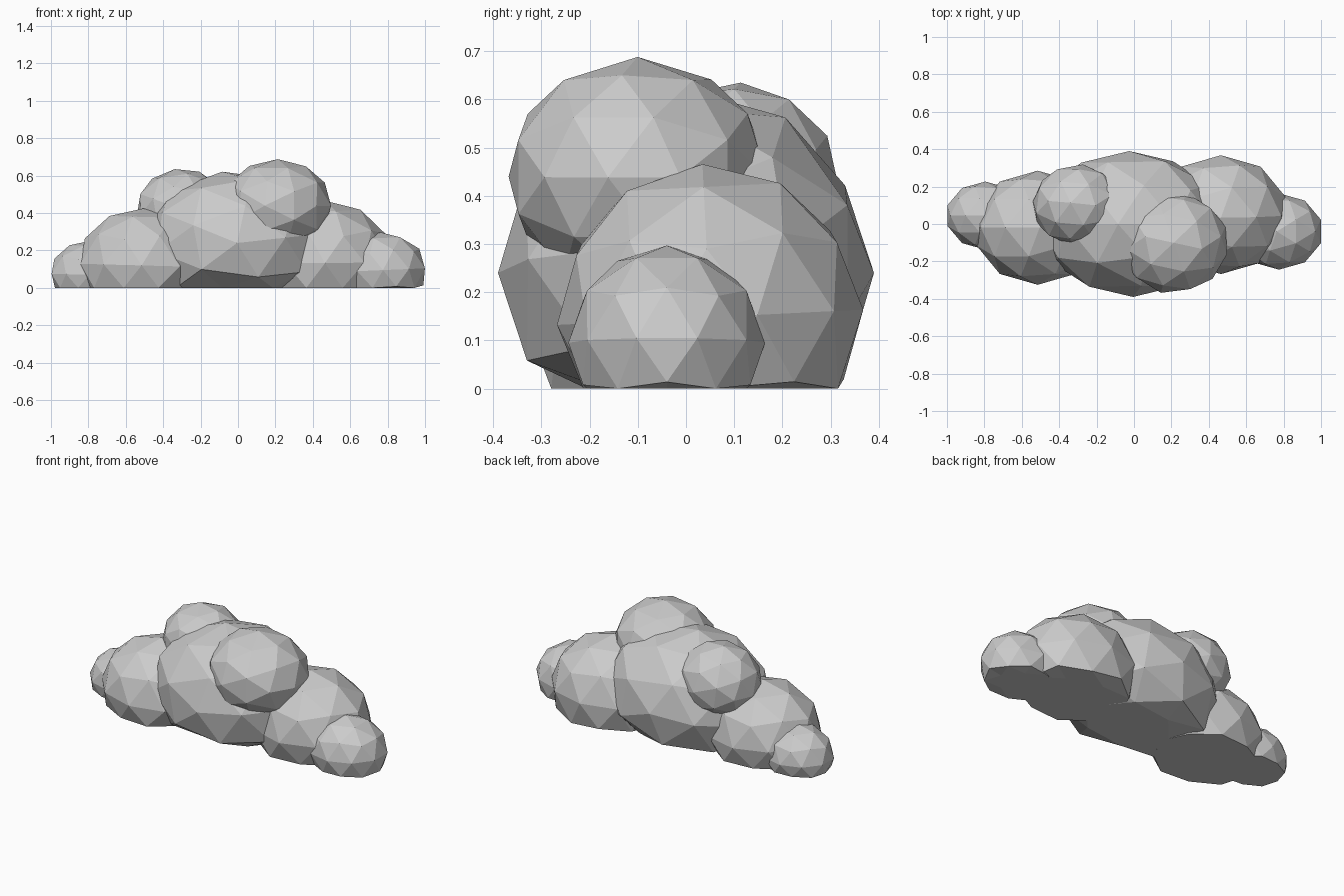
import bpy
import bmesh
from mathutils import Matrix, Vector

if "Cube" in bpy.data.objects:
    bpy.data.objects.remove(bpy.data.objects["Cube"])


def puff(name, center, radii, pole, ring):
    """Faceted ellipsoid flattened onto the ground; pole and ring aim two of its corners."""
    z = Vector(pole).normalized()
    x = Vector(ring)
    x = (x - z * x.dot(z)).normalized()
    turn = Matrix((x, z.cross(x), z)).transposed().to_4x4()
    size = Matrix.Diagonal((*radii, 1))
    bm = bmesh.new()
    bmesh.ops.create_icosphere(bm, subdivisions=2, radius=1,
                               matrix=Matrix.Translation(center) @ size @ turn)
    # flat underside: low corners are pressed onto the ground
    for v in bm.verts:
        v.co.z = max(v.co.z, 0)
    mesh = bpy.data.meshes.new(name)
    bm.to_mesh(mesh)
    bm.free()
    bpy.context.collection.objects.link(bpy.data.objects.new(name, mesh))


# large middle puff
puff("middle_puff", (-0.015, 0.0, 0.24), (0.5, 0.39, 0.385), (0.02, -1, 0), (0.44, 0, -0.9))
# left side, stepping down outward
puff("left_puff", (-0.515, -0.02, 0.12), (0.345, 0.305, 0.305), (0.03, 0, 1), (-1, 0, 0))
puff("left_end_puff", (-0.795, 0.045, 0.07), (0.212, 0.182, 0.182), (0.03, 0, 1), (-1, 0, 0))
# right side, stepping down outward
puff("right_puff", (0.465, 0.05, 0.148), (0.36, 0.318, 0.318), (0, -0.05, 1), (1, 0, 0))
puff("right_end_puff", (0.775, -0.04, 0.095), (0.236, 0.204, 0.202), (-0.05, 0, 1), (0.81, 0.59, 0))
# raised puffs on top
puff("top_left_puff", (-0.3, 0.1, 0.42), (0.245, 0.22, 0.218), (0.38, 0, 0.92), (-0.6, 0.1, 0.75))
puff("top_right_puff", (0.21, -0.1, 0.44), (0.295, 0.275, 0.248), (0.52, -0.12, 0.85), (-0.52, 0.12, 0.85))
